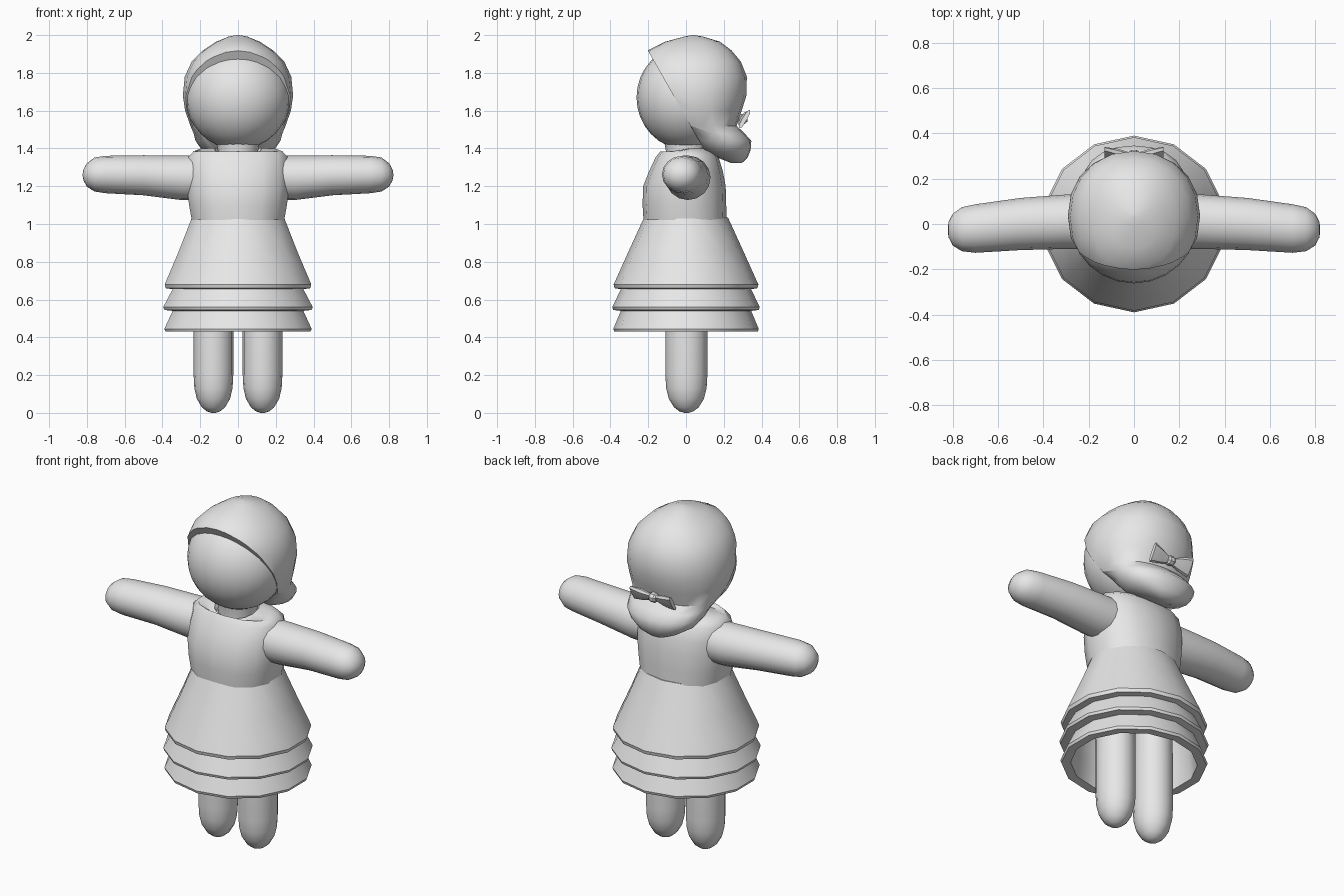
import bpy, bmesh, math
from mathutils import Vector

if "Cube" in bpy.data.objects:
    bpy.data.objects.remove(bpy.data.objects["Cube"])

cloth = bpy.data.materials.new("plain grey")
cloth.diffuse_color = (0.8, 0.8, 0.8, 1)
cloth.use_nodes = True
cloth.node_tree.nodes["Principled BSDF"].inputs["Base Color"].default_value = cloth.diffuse_color


def ellipse(c, u, v, n, power=1.0):
    """Closed ring around c with half axes u and v; power < 1 makes it boxier."""
    pts = []
    for i in range(n):
        a = 2 * math.pi * i / n
        s, k = math.sin(a), math.cos(a)
        s = math.copysign(abs(s) ** power, s)
        k = math.copysign(abs(k) ** power, k)
        pts.append(Vector(c) + Vector(u) * s + Vector(v) * k)
    return pts


def level(z, rx, y0, y1, n, power=1.0):
    """Horizontal ring given by half width and front/back limits."""
    return ellipse((0, (y0 + y1) / 2, z), (rx, 0, 0), (0, (y0 - y1) / 2, 0), n, power)


def finish(bm, name, angle=35):
    bmesh.ops.recalc_face_normals(bm, faces=bm.faces)
    me = bpy.data.meshes.new(name)
    bm.to_mesh(me)
    bm.free()
    ob = bpy.data.objects.new(name, me)
    bpy.context.collection.objects.link(ob)
    me.materials.append(cloth)
    bpy.ops.object.select_all(action='DESELECT')
    ob.select_set(True)
    bpy.context.view_layer.objects.active = ob
    bpy.ops.object.shade_smooth_by_angle(angle=math.radians(angle))
    return ob


def loft(rings):
    """Skin a list of equal rings and cap both ends."""
    bm = bmesh.new()
    vs = [[bm.verts.new(p) for p in r] for r in rings]
    n = len(vs[0])
    for a, b in zip(vs, vs[1:]):
        for i in range(n):
            j = (i + 1) % n
            bm.faces.new((a[i], a[j], b[j], b[i]))
    bm.faces.new(vs[0])
    bm.faces.new(vs[-1])
    return bm


# Head and neck
bm = bmesh.new()
bmesh.ops.create_uvsphere(bm, u_segments=24, v_segments=16, radius=1)
for v in bm.verts:
    v.co = Vector((v.co.x * 0.277, v.co.y * 0.262, 1.67 + v.co.z * 0.275))
finish(bm, "head")
finish(loft([level(z, r, -r, r, 16) for z, r in
             ((1.30, 0.11), (1.38, 0.105), (1.46, 0.12))]), "neck")

# Hair with a low bun, cut along a slanted hairline
hair = [(1.322, .05, .24, .295), (1.35, .12, .17, .325), (1.39, .19, .07, .342),
        (1.44, .225, .02, .346), (1.48, .235, -.02, .31), (1.52, .252, -.10, .268),
        (1.60, .28, -.20, .295), (1.68, .292, -.25, .32), (1.78, .282, -.262, .322),
        (1.86, .245, -.24, .29), (1.92, .185, -.20, .24), (1.965, .115, -.11, .18),
        (1.992, .05, -.01, .09), (2.0, .008, .03, .046)]
bm = loft([level(z, rx, a, b, 20, 0.93) for z, rx, a, b in hair])
cut = bmesh.ops.bisect_plane(bm, geom=bm.verts[:] + bm.edges[:] + bm.faces[:],
                             plane_co=(0, -0.2, 1.915), plane_no=(0, 0.44, 0.25),
                             clear_inner=True)
bmesh.ops.holes_fill(bm, edges=[e for e in bm.edges if e.is_boundary], sides=0)
finish(bm, "hair", 50)

# Bow tied above the bun
up, out = Vector((0, .5, .87)), Vector((0, .87, -.5))
rings = []
for x, h, t in ((-.13, .055, .012), (-.07, .04, .018), (-.02, .022, .012),
                (.02, .022, .012), (.07, .04, .018), (.13, .055, .012)):
    c = Vector((x, .297 + abs(x) * .1, 1.555))
    rings.append(ellipse(c, up * h, out * t, 8, 0.7))
finish(loft(rings), "bow")
finish(loft([ellipse((x, .30, 1.555), up * h, out * h, 8)
             for x, h in ((-.022, .02), (-.012, .028), (.012, .028), (.022, .02))]), "bow_knot")

# Bodice, with the neckline dipping at the front
bodice = [(1.02, .25, -.225, .215), (1.10, .265, -.23, .213), (1.20, .277, -.227, .21),
          (1.28, .276, -.195, .195), (1.355, .268, -.16, .172), (1.385, .24, -.135, .14),
          (1.40, .20, -.115, .11), (1.402, .125, -.11, .09), (1.38, .11, -.10, .08)]
rings = [level(z, rx, a, b, 14, 0.88) for z, rx, a, b in bodice]
for r in rings[-3:]:
    for p in r:
        p.z -= 0.035 * max(0, -p.y / 0.11)
finish(loft(rings), "bodice", 40)

# Skirt with two frills, hollow underneath
skirt = [(1.035, .25, .222), (.86, .32, .302), (.68, .398, .383), (.66, .392, .378),
         (.655, .355, .345), (.56, .406, .39), (.545, .40, .385), (.54, .355, .345),
         (.445, .40, .385), (.43, .394, .38), (.432, .345, .33), (.55, .33, .315),
         (.68, .33, .315), (1.0, .22, .2)]
finish(loft([level(z, rx, -ry, ry, 14) for z, rx, ry in skirt]), "skirt", 35)

# Arms and legs, mirrored left and right
arm = [(.18, .01, 1.245, .12, .118), (.30, .01, 1.245, .12, .118), (.50, .0, 1.258, .115, .106),
       (.70, -.02, 1.262, .107, .099), (.76, -.023, 1.262, .097, .09),
       (.80, -.025, 1.26, .07, .062), (.818, -.025, 1.26, .035, .03), (.822, -.025, 1.26, .008, .008)]
leg = [(0, .01), (.008, .035), (.03, .062), (.075, .088), (.13, .101), (.20, .105),
       (.45, .105), (.85, .10)]
for side, s in (("left", 1), ("right", -1)):
    finish(loft([ellipse((s * x, cy, cz), (0, ry, 0), (0, 0, rz), 16)
                 for x, cy, cz, ry, rz in arm]), side + "_arm", 50)
    finish(loft([ellipse((s * .13, .002, z), (r, 0, 0), (0, r * 1.06, 0), 16)
                 for z, r in leg]), side + "_leg", 50)
